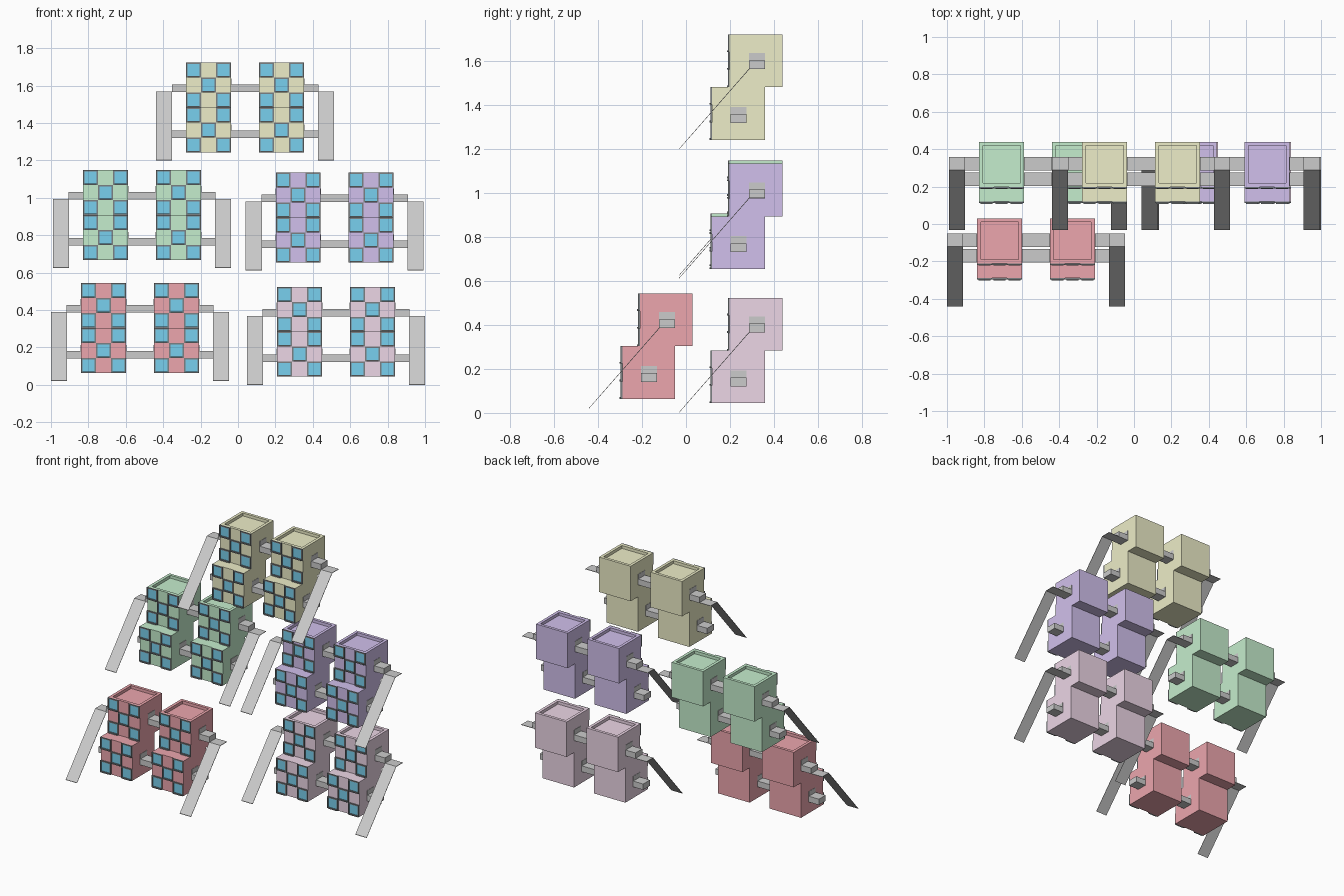
import bpy, bmesh
from mathutils import Vector

if "Cube" in bpy.data.objects:
    bpy.data.objects.remove(bpy.data.objects["Cube"])

W = 0.24          # block width
CELL = W / 3      # window cell
STEP = 0.08       # upper block set back from lower
PITCH = 0.195     # tower centre from cluster centre


def material(name, rgb):
    m = bpy.data.materials.new(name)
    m.diffuse_color = (*rgb, 1)
    m.use_nodes = True
    m.node_tree.nodes["Principled BSDF"].inputs["Base Color"].default_value = m.diffuse_color
    return m


def finish(bm, name, mat, loc):
    bmesh.ops.recalc_face_normals(bm, faces=bm.faces)
    me = bpy.data.meshes.new(name)
    bm.to_mesh(me)
    bm.free()
    ob = bpy.data.objects.new(name, me)
    ob.location = loc
    if mat:
        me.materials.append(mat)
    bpy.context.collection.objects.link(ob)
    return ob


def box(bm, x0, x1, y0, y1, z0, z1):
    vs = bmesh.ops.create_cube(bm, size=1)["verts"]
    for v in vs:
        v.co = Vector(((x0 + x1) / 2 + v.co.x * (x1 - x0),
                       (y0 + y1) / 2 + v.co.y * (y1 - y0),
                       (z0 + z1) / 2 + v.co.z * (z1 - z0)))
    return vs


def extrude_x(bm, profile, x0, x1):
    """Closed (y, z) profile swept along x."""
    f = bm.faces.new([bm.verts.new((x0, y, z)) for y, z in profile])
    r = bmesh.ops.extrude_face_region(bm, geom=[f])
    bmesh.ops.translate(bm, vec=(x1 - x0, 0, 0),
                        verts=[g for g in r["geom"] if isinstance(g, bmesh.types.BMVert)])


def windows():
    """(cx, front y, z0) of the checkered windows on one tower."""
    for level in range(2):
        for row in range(3):
            for col in range(3):
                if (row + col) % 2 == 0:
                    yield (col - 1) * CELL, level * STEP, level * W + row * CELL


def cluster(color, mat, loc):
    # stepped tower bodies with a recessed roof
    bm = bmesh.new()
    for s in (-1, 1):
        cx = s * PITCH
        box(bm, cx - W / 2, cx + W / 2, 0, W, 0, W)
        vs = box(bm, cx - W / 2, cx + W / 2, STEP, STEP + W, W, 2 * W)
        roof = [f for f in set(f for v in vs for f in v.link_faces)
                if all(v.co.z > 2 * W - 1e-4 for v in f.verts)]
        bmesh.ops.inset_region(bm, faces=roof, thickness=0.028)
        # sunken centre with its own walls
        r = bmesh.ops.extrude_face_region(bm, geom=roof)
        bmesh.ops.translate(bm, vec=(0, 0, -0.02),
                            verts=[g for g in r["geom"] if isinstance(g, bmesh.types.BMVert)])
        bmesh.ops.delete(bm, geom=[f for f in roof if f.is_valid], context="FACES")
    finish(bm, color + "_towers", mat, loc)

    # window frames with sills, and glass
    frames, glass = bmesh.new(), bmesh.new()
    h, t = CELL / 2, 0.008
    for s in (-1, 1):
        for wx, y, z in windows():
            cx, y0 = s * PITCH + wx, y - 0.008
            box(frames, cx - h, cx - h + t, y0, y, z, z + CELL)
            box(frames, cx + h - t, cx + h, y0, y, z, z + CELL)
            box(frames, cx - h + t, cx + h - t, y0, y, z + CELL - t, z + CELL)
            box(frames, cx - h + t, cx + h - t, y0 - 0.004, y, z, z + t)
            box(glass, cx - h + t, cx + h - t, y - 0.003, y + 0.002, z + t, z + CELL - t)
    finish(frames, color + "_window_frames", FRAME, loc)
    finish(glass, color + "_window_glass", GLASS, loc)

    # walkway decks and the doors they lead to
    decks, doors = bmesh.new(), bmesh.new()
    for y, z in ((0.084, 0.077), (0.167, 0.322)):
        for a, b in ((-0.392, -PITCH - W / 2), (-PITCH + W / 2, PITCH - W / 2),
                     (PITCH + W / 2, 0.392)):
            box(decks, a, b, y, y + 0.073, z, z + 0.04)
        for s in (-1, 1):
            for e in (-1, 1):
                x = s * PITCH + e * W / 2
                box(doors, x - 0.002, x + 0.002, y, y + 0.073, z, z + 0.073)
    finish(decks, color + "_walkways", None, loc)
    finish(doors, color + "_doors", None, loc)

    # thin side ramps with a flat landing at the top
    bm = bmesh.new()
    t = 0.003
    prof = [(0.24, 0.322), (0.17, 0.322), (-0.151, -0.044),
            (-0.151, -0.044 + t), (0.17 - t / 2, 0.322 + t), (0.24, 0.322 + t)]
    for s in (-1, 1):
        extrude_x(bm, prof, s * 0.39, s * 0.476)
    finish(bm, color + "_ramps", None, loc)


FRAME = material("window_frame", (0.20, 0.22, 0.23))
GLASS = material("window_glass", (0.19, 0.63, 0.86))

# five clusters: colour and front-bottom-centre position
for color, rgb, loc in (
        ("yellow", (0.85, 0.85, 0.58), (0.038, 0.119, 1.243)),
        ("green", (0.56, 0.85, 0.61), (-0.513, 0.119, 0.668)),
        ("purple", (0.64, 0.53, 0.84), (0.517, 0.119, 0.655)),
        ("red", (0.84, 0.38, 0.42), (-0.524, -0.290, 0.064)),
        ("pink", (0.84, 0.67, 0.79), (0.524, 0.119, 0.044))):
    cluster(color, material(color + "_wall", rgb), loc)
